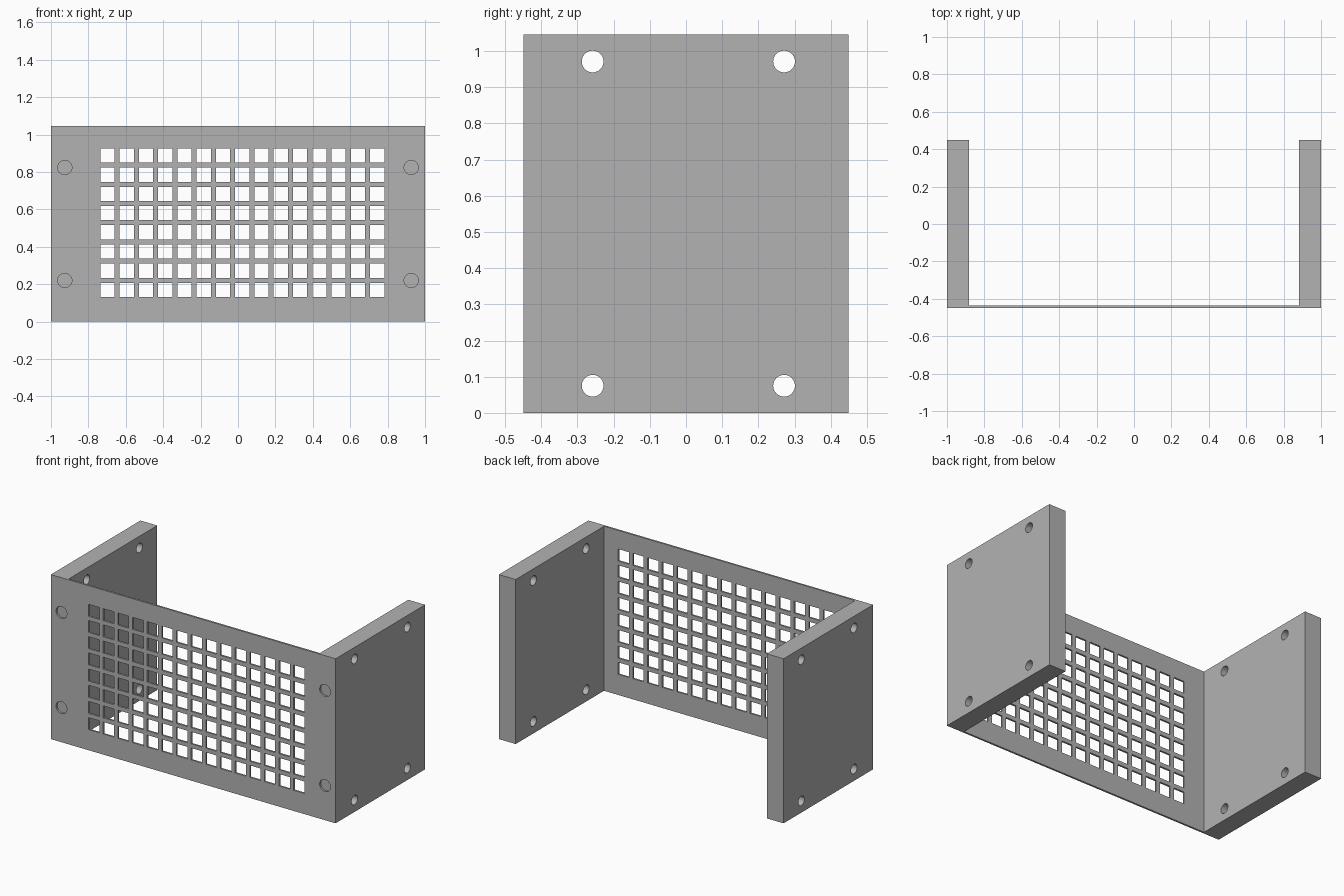
import bpy, bmesh
from math import radians
from mathutils import Matrix, Vector

cube = bpy.data.objects.get("Cube")
if cube:
    bpy.data.objects.remove(cube, do_unlink=True)

HEIGHT = 1.045
HALF_DEPTH = 0.449
INNER = 0.882      # inner face of the side walls
SHEET = 0.012      # front panel thickness

grey = bpy.data.materials.new("plain grey")
grey.use_nodes = True
grey.diffuse_color = (0.45, 0.45, 0.45, 1)
grey.node_tree.nodes["Principled BSDF"].inputs["Base Color"].default_value = grey.diffuse_color


def make_object(name, bm):
    bmesh.ops.recalc_face_normals(bm, faces=bm.faces)
    mesh = bpy.data.meshes.new(name)
    bm.to_mesh(mesh)
    bm.free()
    mesh.materials.append(grey)
    obj = bpy.data.objects.new(name, mesh)
    bpy.context.collection.objects.link(obj)
    return obj


def add_box(bm, centre, size):
    bmesh.ops.create_cube(bm, size=1, matrix=Matrix.Translation(centre) @ Matrix.Diagonal((*size, 1)))


def add_cylinder(bm, centre, radius, length, axis):
    turn = Matrix.Rotation(radians(90), 4, axis)
    bmesh.ops.create_cone(bm, cap_ends=True, segments=48, radius1=radius, radius2=radius,
                          depth=length, matrix=Matrix.Translation(centre) @ turn)


# U-shaped body: thin front panel with two thick side walls
bm = bmesh.new()
front, back = -HALF_DEPTH, HALF_DEPTH
half = [(1, front), (1, back), (INNER, back), (INNER, front + SHEET)]
outline = half + [(-x, y) for x, y in reversed(half)]
face = bm.faces.new([bm.verts.new((x, y, 0)) for x, y in outline])
top = bmesh.ops.extrude_face_region(bm, geom=[face])["geom"]
bmesh.ops.translate(bm, vec=Vector((0, 0, HEIGHT)),
                    verts=[v for v in top if isinstance(v, bmesh.types.BMVert)])
body = make_object("vented_front_bracket", bm)

# Cutters for the vent grid, side wall holes and shallow front recesses
bm = bmesh.new()
for col in range(15):
    for row in range(8):
        add_box(bm, (-0.698 + 0.103 * col, front, 0.169 + 0.1028 * row), (0.076, 0.1, 0.076))
for side in (-1, 1):
    for y in (-0.258, 0.271):
        for z in (0.075, 0.971):
            add_cylinder(bm, (side * 0.94, y, z), 0.03, 0.3, 'Y')
    for z in (0.22, 0.824):
        add_cylinder(bm, (side * 0.926, front, z), 0.038, 2 * SHEET, 'X')
cutter = make_object("hole_cutter", bm)
cutter.hide_render = True

# Cut the holes and drop the cutter
cut = body.modifiers.new("holes", 'BOOLEAN')
cut.operation = 'DIFFERENCE'
cut.solver = 'EXACT'
cut.object = cutter
bpy.context.view_layer.objects.active = body
body.select_set(True)
bpy.ops.object.modifier_apply(modifier=cut.name)
bpy.data.objects.remove(cutter, do_unlink=True)
bpy.ops.object.shade_smooth_by_angle(angle=radians(30))
